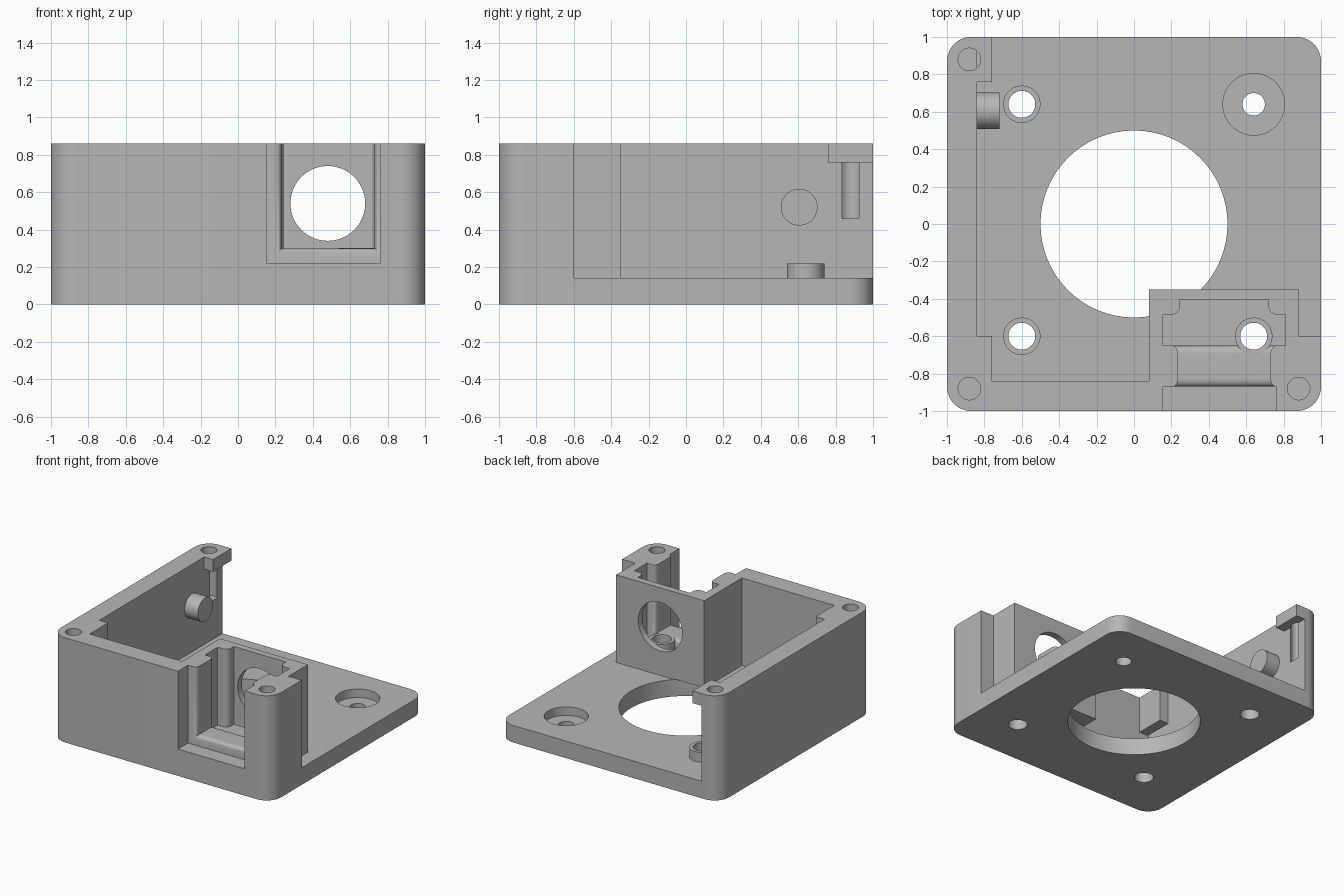
import bpy
import bmesh
from math import cos, sin, radians, sqrt

default = bpy.data.objects.get("Cube")
if default:
    bpy.data.objects.remove(default, do_unlink=True)

grey = bpy.data.materials.new("plain grey")
grey.use_nodes = True
colour = (0.47, 0.47, 0.47, 1)
grey.diffuse_color = colour
grey.node_tree.nodes["Principled BSDF"].inputs["Base Color"].default_value = colour


def loft(name, rings):
    """Solid skinned through rings of equal point count."""
    bm = bmesh.new()
    loops = [[bm.verts.new(p) for p in ring] for ring in rings]
    n = len(loops[0])
    for a, b in zip(loops, loops[1:]):
        for i in range(n):
            j = (i + 1) % n
            bm.faces.new((a[i], a[j], b[j], b[i]))
    bm.faces.new(loops[0])
    bm.faces.new(loops[-1])
    bmesh.ops.recalc_face_normals(bm, faces=bm.faces)
    mesh = bpy.data.meshes.new(name)
    bm.to_mesh(mesh)
    bm.free()
    mesh.materials.append(grey)
    obj = bpy.data.objects.new(name, mesh)
    bpy.context.scene.collection.objects.link(obj)
    return obj


def prism(name, outline, z0, z1):
    return loft(name, [[(x, y, z) for x, y in outline] for z in (z0, z1)])


def arc(cx, cy, r, start, end, steps=10):
    angles = [radians(start + (end - start) * i / steps) for i in range(steps + 1)]
    return [(cx + r * cos(a), cy + r * sin(a)) for a in angles]


def circle(cx, cy, r):
    return arc(cx, cy, r, 0, 360, 64)[:-1]


def box(x0, x1, y0, y1):
    return [(x0, y0), (x1, y0), (x1, y1), (x0, y1)]


def combine(tool, operation):
    mod = housing.modifiers.new(tool.name, "BOOLEAN")
    mod.operation = operation
    mod.solver = "EXACT"
    mod.object = tool
    bpy.context.view_layer.objects.active = housing
    bpy.ops.object.modifier_apply(modifier=mod.name)
    bpy.data.objects.remove(tool, do_unlink=True)


def cut(tool):
    combine(tool, "DIFFERENCE")


def add(tool):
    combine(tool, "UNION")


# Rounded square block that everything is carved from
TOP, FLOOR, POCKET = 0.86, 0.14, 0.22
r = 0.13
c = 1 - r
outline = (arc(c, c, r, 0, 90) + arc(-c, c, r, 90, 180)
           + arc(-c, -c, r, 180, 270) + arc(c, -c, r, 270, 360))
housing = prism("housing", outline, 0, TOP)

# Central opening in the base
cut(prism("base_opening", circle(0, 0, 0.5), -0.2, FLOOR + 0.005))

# Open interior, in layers that leave two corner blocks overhanging
right_side = [(0.08, -0.84), (0.08, -0.35), (0.88, -0.35), (0.88, -0.6), (2, -0.6), (2, 2)]
plain_corner = [(-0.84, -0.84)]
front_block = [(-0.84, -0.6), (-0.76, -0.6), (-0.76, -0.84)]
plain_back = [(-0.84, 2)]
back_block = [(-0.76, 2), (-0.76, 0.76), (-0.84, 0.76)]
cut(prism("lower_void", plain_back + plain_corner + right_side, FLOOR, 0.56))
cut(prism("middle_void", plain_back + front_block + right_side, 0.5, 0.76))
cut(prism("upper_void", back_block + front_block + right_side, 0.7, 1))

# Stepped pocket with rounded shoulders
pocket = ([(0.155, -0.65), (0.81, -0.65), (0.81, -0.485)]
          + arc(0.765, -0.44, 0.045, 270, 180) + [(0.72, -0.405), (0.245, -0.405)]
          + arc(0.2, -0.44, 0.045, 0, -90) + [(0.155, -0.485)])
cut(prism("pocket", pocket, POCKET, 1))

# Front recess and the throat with rounded lips joining it to the pocket
cut(prism("front_recess", box(0.155, 0.76, -1.2, -0.87), POCKET, 1))


def throat_ring(y, o):
    x0, x1, z0 = 0.235 - o, 0.73 + o, 0.30 - o
    return [(x0, y, z0), (x1, y, z0), (x1, y, 1), (x0, y, 1)]


lip, depth, steps = 0.03, 0.045, 8
flare = [(depth * i / steps, lip * (1 - sqrt(1 - (1 - i / steps) ** 2)))
         for i in range(steps + 1)]
rings = [throat_ring(-0.89, lip)]
rings += [throat_ring(-0.87 + t, o) for t, o in flare]
rings += [throat_ring(-0.65 - t, o) for t, o in reversed(flare)]
rings += [throat_ring(-0.63, lip)]
cut(loft("throat", rings))

# Round window through the pocket's back wall
window = circle(0.48, 0.54, 0.2)
cut(loft("window", [[(x, y, z) for x, z in window] for y in (-0.47, -0.2)]))

# Raised bosses around the mounting holes
for x, y, bottom, top in ((-0.6, 0.64, 0.08, 0.22), (-0.6, -0.6, 0.08, 0.22),
                          (0.64, -0.6, 0.17, 0.303)):
    add(prism("boss", circle(x, y, 0.1), bottom, top))
    cut(prism("mounting_hole", circle(x, y, 0.072), -0.2, 0.4))

# Countersunk mounting hole in the open corner
cut(prism("counterbore", circle(0.64, 0.64, 0.165), 0.07, 0.4))
cut(prism("bolt_hole", circle(0.64, 0.64, 0.06), -0.2, 0.1))

# Screw holes in the three corner posts
for x, y in ((-0.88, -0.88), (0.88, -0.88), (-0.88, 0.88)):
    cut(prism("screw_hole", circle(x, y, 0.06), 0.46, 1))

# Peg on the inside of the side wall
peg = circle(0.605, 0.52, 0.098)
add(loft("peg", [[(x, y, z) for y, z in peg] for x in (-0.9, -0.72)]))

# Smooth the round surfaces, keep edges crisp
for obj in bpy.context.selected_objects:
    obj.select_set(False)
housing.select_set(True)
bpy.context.view_layer.objects.active = housing
bpy.ops.object.shade_smooth_by_angle(angle=radians(30))
